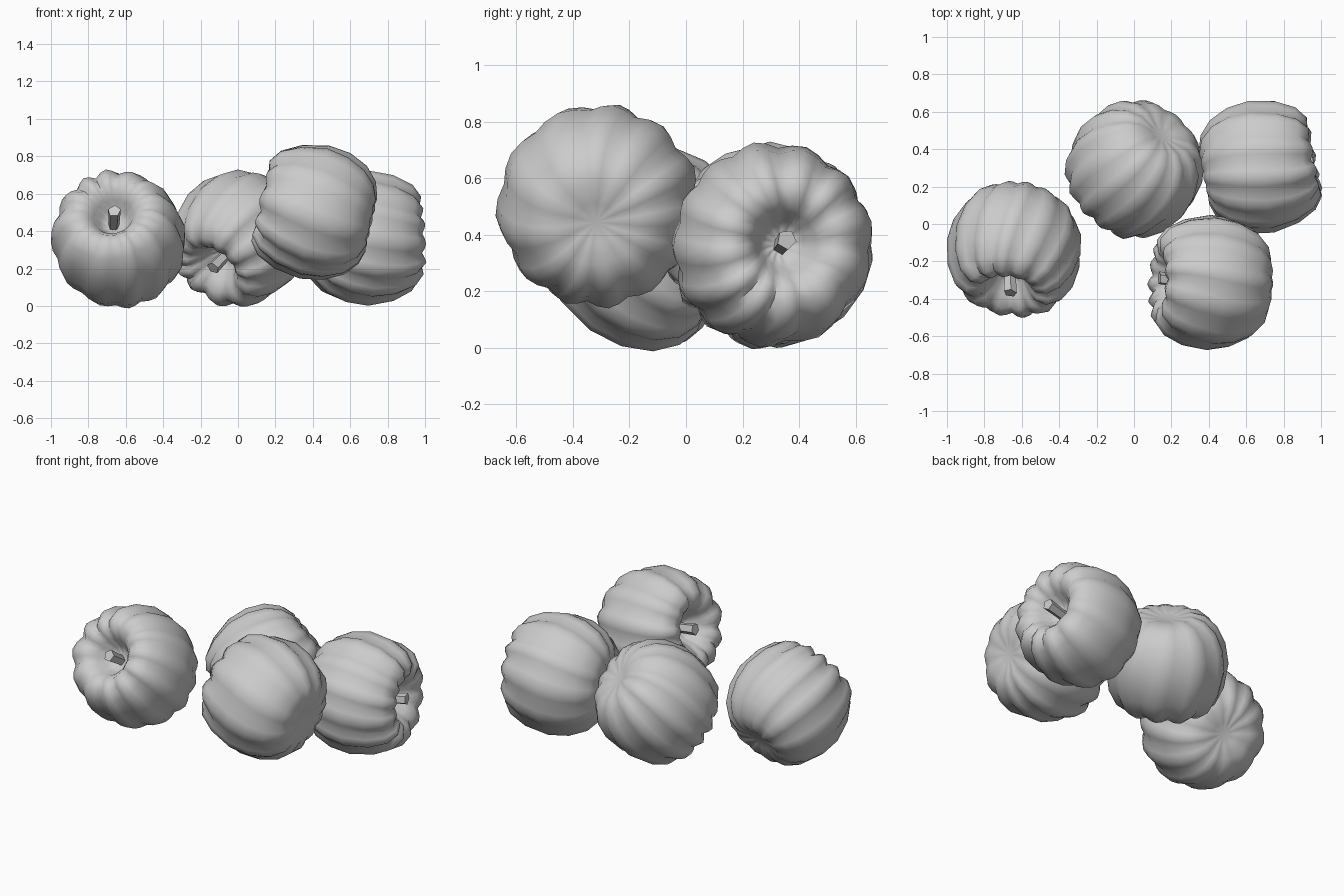
import bpy, bmesh, math, random
from math import sin, cos, pi
from mathutils import Vector, Quaternion

if "Cube" in bpy.data.objects:
    bpy.data.objects.remove(bpy.data.objects["Cube"])

random.seed(4)
RIBS, STEPS = 12, 4

grey = bpy.data.materials.new("plain grey")
grey.use_nodes = True
grey.diffuse_color = (0.6, 0.6, 0.6, 1)
grey.node_tree.nodes["Principled BSDF"].inputs["Base Color"].default_value = (0.6, 0.6, 0.6, 1)

# Half section from stem hollow to blossom end: radius, height, rib strength
PROFILE = [(0.05, 0.14, 0.5), (0.08, 0.17, 0.8), (0.11, 0.23, 1), (0.155, 0.28, 1),
           (0.22, 0.288, 1), (0.285, 0.24, 1), (0.335, 0.14, 0.9), (0.36, 0, 0.8),
           (0.342, -0.12, 0.8), (0.295, -0.22, 0.7), (0.225, -0.285, 0.5),
           (0.15, -0.31, 0.3), (0.07, -0.295, 0.1)]

# Uneven rib widths and swellings
widths = [random.uniform(0.75, 1.25) for _ in range(RIBS)]
swell = [random.uniform(-0.015, 0.02) for _ in range(RIBS)]


def flesh_mesh():
    bm = bmesh.new()
    rings = []
    for r, h, strength in PROFILE:
        ring, start = [], 0
        for rib in range(RIBS):
            for step in range(STEPS):
                t = step / STEPS
                a = 2 * pi * (start + widths[rib] * t) / sum(widths)
                a += 0.5 * h
                bulge = sin(pi * t) ** 1.3
                lift = strength * ((0.07 + swell[rib]) * bulge - 0.06)
                k = 1 + lift
                ring.append(bm.verts.new((r * k * cos(a), r * k * sin(a), h * k)))
            start += widths[rib]
        rings.append(ring)
    n = RIBS * STEPS
    for upper, lower in zip(rings, rings[1:]):
        for i in range(n):
            j = (i + 1) % n
            bm.faces.new((upper[i], lower[i], lower[j], upper[j]))
    # Close the two poles with shallow fans
    for ring, z in ((rings[0], 0.13), (rings[-1], -0.285)):
        tip = bm.verts.new((0, 0, z))
        for i in range(n):
            bm.faces.new((ring[i], ring[(i + 1) % n], tip))
    bmesh.ops.recalc_face_normals(bm, faces=bm.faces)
    mesh = bpy.data.meshes.new("pumpkin_flesh")
    bm.to_mesh(mesh)
    bm.free()
    return mesh


def stem_mesh():
    bm = bmesh.new()
    bmesh.ops.create_cone(bm, cap_ends=True, segments=5, radius1=0.03,
                          radius2=0.036, depth=0.18)
    for v in bm.verts:
        v.co.x += 0.15 * v.co.z
        v.co.z += 0.19
    mesh = bpy.data.meshes.new("pumpkin_stem")
    bm.to_mesh(mesh)
    bm.free()
    return mesh


flesh, stem = flesh_mesh(), stem_mesh()
for mesh in (flesh, stem):
    mesh.materials.append(grey)

# Position, direction of the stem, spin about it
PUMPKINS = {
    "left_front": ((-0.638, -0.135, 0.355), (-0.13, -0.82, 0.54), 0),
    "middle_back": ((0.005, 0.295, 0.362), (-0.5, -0.62, -0.6), 1),
    "right_back": ((0.68, 0.308, 0.365), (0.97, 0.19, 0.02), 2),
    "right_raised": ((0.408, -0.31, 0.505), (-0.97, 0.03, 0.21), 3),
}
for place, (loc, axis, spin) in PUMPKINS.items():
    turn = Vector(axis).to_track_quat("Z", "Y") @ Quaternion((0, 0, 1), spin)
    for part, mesh in (("pumpkin", flesh), ("stem", stem)):
        obj = bpy.data.objects.new(place + "_" + part, mesh)
        obj.location = loc
        obj.rotation_mode = "QUATERNION"
        obj.rotation_quaternion = turn
        bpy.context.collection.objects.link(obj)

# Smooth flesh, crisp stems
for obj in (bpy.data.objects["left_front_pumpkin"], bpy.data.objects["left_front_stem"]):
    bpy.ops.object.select_all(action="DESELECT")
    obj.select_set(True)
    bpy.context.view_layer.objects.active = obj
    bpy.ops.object.shade_smooth_by_angle(angle=math.radians(60 if obj.data == flesh else 30))
